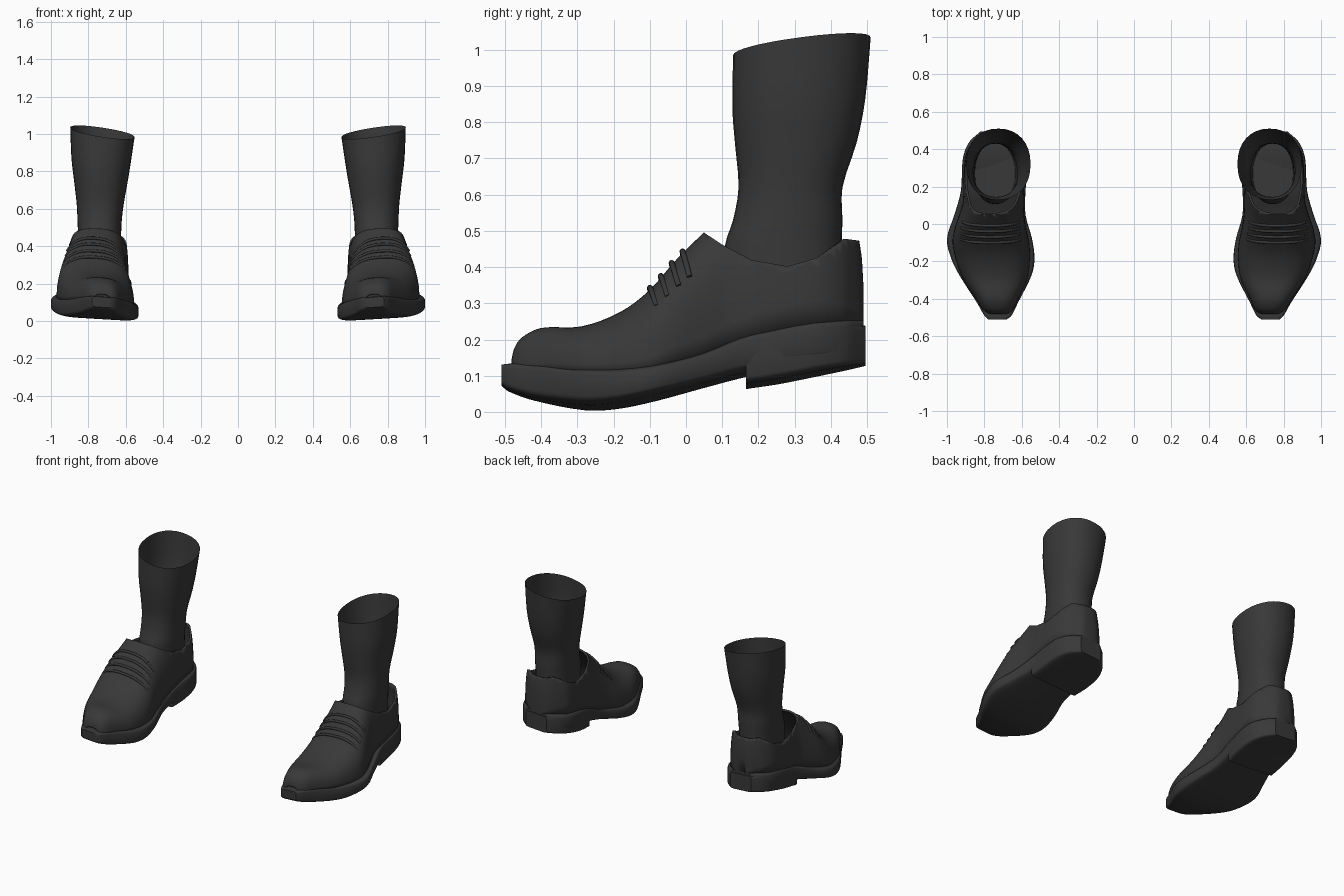
import bpy, bmesh, math
from mathutils import Vector

cube = bpy.data.objects.get("Cube")
if cube:
    bpy.data.objects.remove(cube, do_unlink=True)

black = bpy.data.materials.new("black_leather")
black.use_nodes = True
black.diffuse_color = (0.04, 0.04, 0.04, 1)
black.node_tree.nodes["Principled BSDF"].inputs["Base Color"].default_value = black.diffuse_color


def smooth(rows, t):
    """Cubic interpolation of a table whose first column is the parameter."""
    i = 0
    while i < len(rows) - 2 and t > rows[i + 1][0]:
        i += 1

    def slope(k, c):
        a, b = rows[max(k - 1, 0)], rows[min(k + 1, len(rows) - 1)]
        return (b[c] - a[c]) / (b[0] - a[0])

    p, q = rows[i], rows[i + 1]
    d = q[0] - p[0]
    s = (t - p[0]) / d
    ease = s * s * (3 - 2 * s)
    return [p[c] + (q[c] - p[c]) * ease
            + d * s * (1 - s) * ((1 - s) * slope(i, c) - s * slope(i + 1, c))
            for c in range(1, len(p))]


def steps(rows, n):
    ts = [a[0] + (b[0] - a[0]) * k / n for a, b in zip(rows, rows[1:]) for k in range(n)]
    return ts + [rows[-1][0]]


def power(v, n):
    return math.copysign(abs(v) ** (2 / n), v)


def cross_point(rows, y, angle, n, arch):
    """Point on the rounded cross-section of a shoe part at depth y."""
    low, top, inner, outer = smooth(rows, y)
    mid, half = (low, top - low) if arch else ((low + top) / 2, (top - low) / 2)
    x = (inner + outer) / 2 + (outer - inner) / 2 * power(math.cos(angle), n)
    z = mid + half * power(math.sin(angle), n)
    return Vector((x, y, z + 0.06 * (x - 0.58)))  # the foot rolls slightly outward


def skin(rings, closed, cap_start, cap_end):
    bm = bmesh.new()
    loops = [[bm.verts.new(p) for p in ring] for ring in rings]
    count = len(loops[0])
    for a, b in zip(loops, loops[1:]):
        for i in range(count if closed else count - 1):
            j = (i + 1) % count
            bm.faces.new((a[i], a[j], b[j], b[i]))
    if cap_start:
        bm.faces.new(loops[0])
    if cap_end:
        bm.faces.new(loops[-1][::-1])
    bmesh.ops.recalc_face_normals(bm, faces=bm.faces)
    return bm


def finish(ob):
    """Shared material and the mirrored twin on the other foot."""
    bpy.context.collection.objects.link(ob)
    ob.data.materials.append(black)
    mirror = ob.modifiers.new("other_foot", "MIRROR")
    mirror.use_mirror_merge = False
    return ob


def add_mesh(name, bm, sharp=40):
    mesh = bpy.data.meshes.new(name)
    bm.to_mesh(mesh)
    bm.free()
    ob = finish(bpy.data.objects.new(name, mesh))
    bpy.ops.object.select_all(action="DESELECT")
    bpy.context.view_layer.objects.active = ob
    ob.select_set(True)
    bpy.ops.object.shade_smooth_by_angle(angle=math.radians(sharp))
    return ob


def loft(rows, n, sides=32):
    rings = [[cross_point(rows, y, math.tau * k / sides, n, False) for k in range(sides)]
             for y in steps(rows, 4)]
    return skin(rings, True, True, True)


# Sole and heel: depth, bottom, top, inner x, outer x
sole = [(-.51, .065, .12, .68, .78), (-.49, .05, .122, .655, .80), (-.42, .026, .12, .62, .84),
        (-.28, .002, .105, .55, .93), (-.19, .006, .1, .532, .975), (-.08, .028, .11, .545, 1),
        (.05, .062, .145, .58, .96), (.18, .095, .2, .58, .925), (.35, .12, .235, .57, .915),
        (.44, .13, .24, .61, .88), (.49, .14, .24, .67, .82)]
add_mesh("sole", loft(sole, 6))
heel = [(.165, .06, .18, .585, .925), (.26, .075, .2, .572, .92), (.36, .095, .22, .575, .91),
        (.44, .11, .225, .61, .88), (.495, .12, .225, .67, .82)]
add_mesh("heel", loft(heel, 10))

# Upper: depth, base, crown, inner x, outer x; the crown is cut away at the collar
upper = [(-.482, .1, .135, .68, .77), (-.475, .1, .165, .665, .785), (-.455, .1, .195, .645, .81),
         (-.4, .1, .222, .62, .845), (-.29, .09, .225, .57, .915), (-.18, .085, .265, .556, .955),
         (-.1, .09, .325, .56, .97), (-.03, .11, .405, .575, .96), (.05, .13, .485, .587, .935),
         (.12, .16, .55, .59, .915), (.25, .2, .61, .587, .912), (.37, .22, .62, .59, .9),
         (.43, .22, .58, .625, .87), (.465, .22, .52, .66, .83), (.485, .22, .42, .69, .8),
         (.49, .22, .34, .71, .78)]
ROUND = 2.6
rings = [[cross_point(upper, y, math.pi * k / 32, ROUND, True) for k in range(33)]
         for y in steps(upper, 4)]
bm = skin(rings, False, False, True)
collar = [(.05, .495), (.1, .462), (.18, .42), (.28, .402), (.36, .425), (.44, .478), (.5, .47)]
for (y0, z0), (y1, z1) in zip(collar, collar[1:]):
    # Slice only the strip of faces along this piece of the collar
    strip = [f for f in bm.faces if any(y0 - .03 < v.co.y < y1 + .03 for v in f.verts)]
    geom = strip + list({e for f in strip for e in f.edges}) + list({v for f in strip for v in f.verts})
    bmesh.ops.bisect_plane(bm, geom=geom, plane_co=(0, y0, z0), plane_no=(0, z0 - z1, y1 - y0), dist=1e-5)


def above_collar(face):
    c = face.calc_center_median()
    for (y0, z0), (y1, z1) in zip(collar, collar[1:]):
        if y0 <= c.y < y1:
            return c.z > z0 + (z1 - z0) * (c.y - y0) / (y1 - y0)
    return False


bmesh.ops.delete(bm, geom=[f for f in bm.faces if above_collar(f)], context="FACES")
shoe = add_mesh("shoe_upper", bm)
rim = shoe.modifiers.new("leather_thickness", "SOLIDIFY")
rim.thickness = 0.012
rim.offset = -1

# Laces laid over the instep
for i, y in enumerate((-.1, -.07, -.04, -.01)):
    data = bpy.data.curves.new(f"lace_{i + 1}", "CURVE")
    data.dimensions = "3D"
    data.bevel_depth = 0.008
    data.bevel_resolution = 2
    data.use_fill_caps = True
    line = data.splines.new("POLY")
    line.points.add(16)
    for k, p in enumerate(line.points):
        s = k / 8 - 1
        spot = cross_point(upper, y, math.pi / 2 + s * 0.82, ROUND, True)
        back = 0.02 * s * s
        p.co = (spot.x, spot.y + back, spot.z + 0.006, 1)
    line.use_smooth = True
    finish(bpy.data.objects.new(f"lace_{i + 1}", data))

# Trouser-like ankle tube: height, front, back, inner x, outer x
ankle = [(.24, .11, .43, .635, .85), (.46, .108, .43, .625, .855), (.53, .13, .432, .622, .858),
         (.62, .145, .432, .612, .862), (.74, .136, .472, .592, .876), (.85, .128, .495, .575, .89),
         (1.01, .13, .51, .553, .897)]
rings = []
for z in steps(ankle, 3):
    front, back, inner, outer = smooth(ankle, z)
    tilt = max(0, (z - .62) / .39)
    ring = []
    for k in range(32):
        a = math.tau * k / 32
        x = (inner + outer) / 2 + (outer - inner) / 2 * power(math.cos(a), 2.2)
        y = (front + back) / 2 + (back - front) / 2 * power(math.sin(a), 2.2)
        ring.append((x, y, z + tilt * (.13 * (y - .32) + .15 * (x - .73))))
    rings.append(ring)
add_mesh("ankle", skin(rings, True, True, False))
